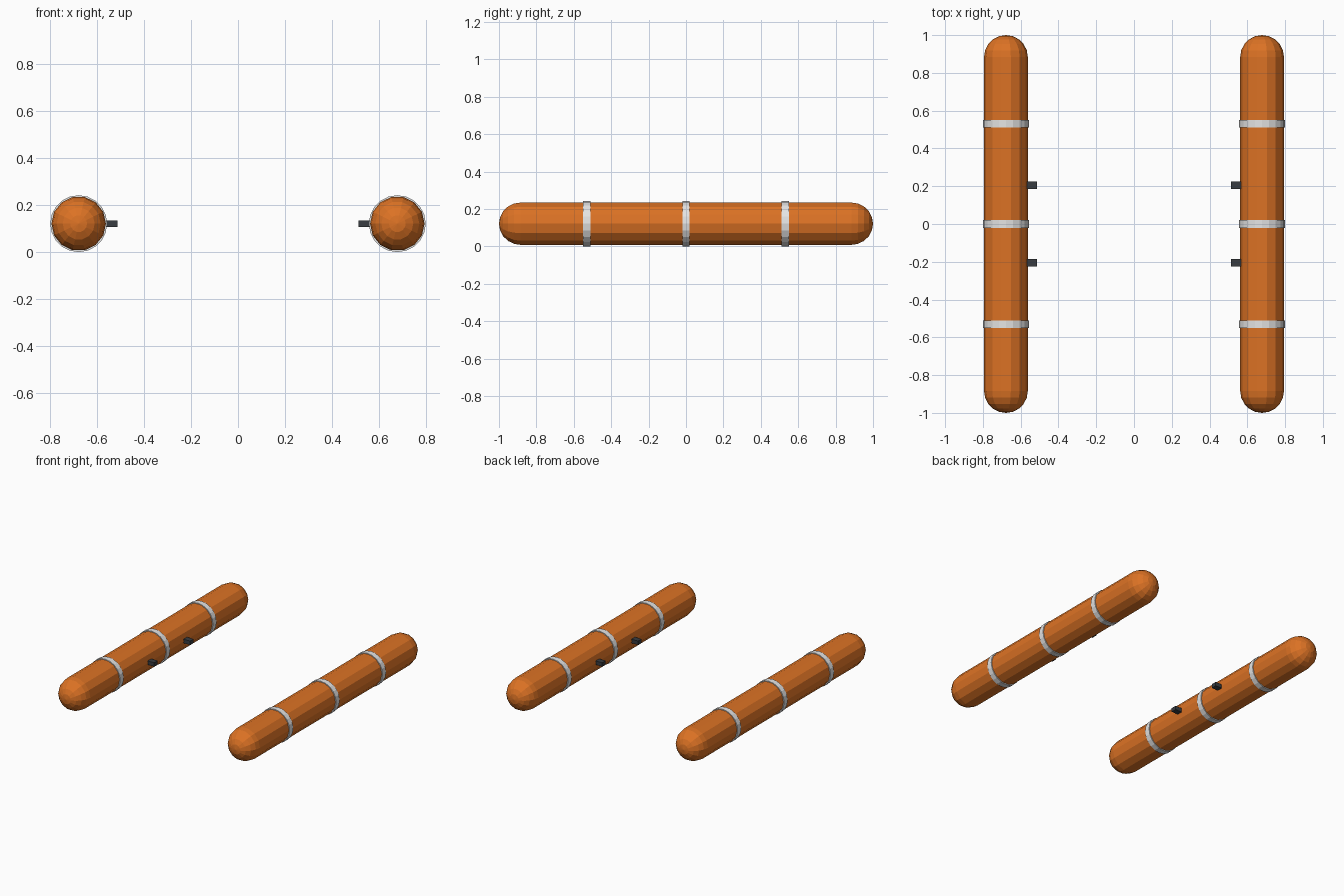
import bpy, bmesh, math
from mathutils import Matrix

if "Cube" in bpy.data.objects:
    bpy.data.objects.remove(bpy.data.objects["Cube"])

X, Z, R = 0.678, 0.121, 0.116   # float axis and radius


def material(name, rgb):
    m = bpy.data.materials.new(name)
    m.diffuse_color = (*rgb, 1)
    m.use_nodes = True
    m.node_tree.nodes["Principled BSDF"].inputs["Base Color"].default_value = m.diffuse_color
    return m


ORANGE = material("orange", (0.72, 0.17, 0.018))
WHITE = material("light grey", (0.78, 0.78, 0.78))
DARK = material("dark grey", (0.04, 0.045, 0.052))


def finish(bm, name, mat):
    bmesh.ops.recalc_face_normals(bm, faces=bm.faces)
    me = bpy.data.meshes.new(name)
    bm.to_mesh(me)
    bm.free()
    me.materials.append(mat)
    ob = bpy.data.objects.new(name, me)
    bpy.context.collection.objects.link(ob)
    return ob


def lathe(name, profile, sides, x, y, mat):
    """Revolve (radius, y) points around the float's y axis."""
    bm = bmesh.new()
    rings = []
    for r, py in profile:
        if r < 1e-5:
            rings.append([bm.verts.new((x, y + py, Z))])
        else:
            rings.append([bm.verts.new((x + r * math.cos(2 * math.pi * i / sides), y + py,
                                        Z + r * math.sin(2 * math.pi * i / sides)))
                          for i in range(sides)])
    for a, b in zip(rings, rings[1:]):
        for i in range(sides):
            j = (i + 1) % sides
            quad = [a[i % len(a)], a[j % len(a)], b[j % len(b)], b[i % len(b)]]
            bm.faces.new(list(dict.fromkeys(quad)))
    return finish(bm, name, mat)


def box(name, centre, size, mat):
    bm = bmesh.new()
    bmesh.ops.create_cube(bm, size=1, matrix=Matrix.Translation(centre) @ Matrix.Diagonal((*size, 1)))
    return finish(bm, name, mat)


# Round-ended tube profile
steps = 5
cap = [(R * math.sin(a), 1 - R + R * math.cos(a))
       for a in (math.pi / 2 * i / steps for i in range(steps + 1))]
tube = cap + [(r, -y) for r, y in reversed(cap)]

# Band profile: closed thin ring, slightly proud of the tube
band = [(0.108, -0.02), (0.121, -0.02), (0.121, 0.02), (0.108, 0.02)]

for side, s in (("left", -1), ("right", 1)):
    lathe(side + "_float", tube, 14, s * X, 0, ORANGE)
    for k in (-1, 0, 1):
        lathe(f"{side}_band_{k + 2}", band, 20, s * X, 0.53 * k, WHITE)
    # Mounting lugs on the inner side
    for k, y in enumerate((-0.205, 0.205)):
        box(f"{side}_lug_{k + 1}", (s * 0.543, y, Z), (0.06, 0.04, 0.028), DARK)
